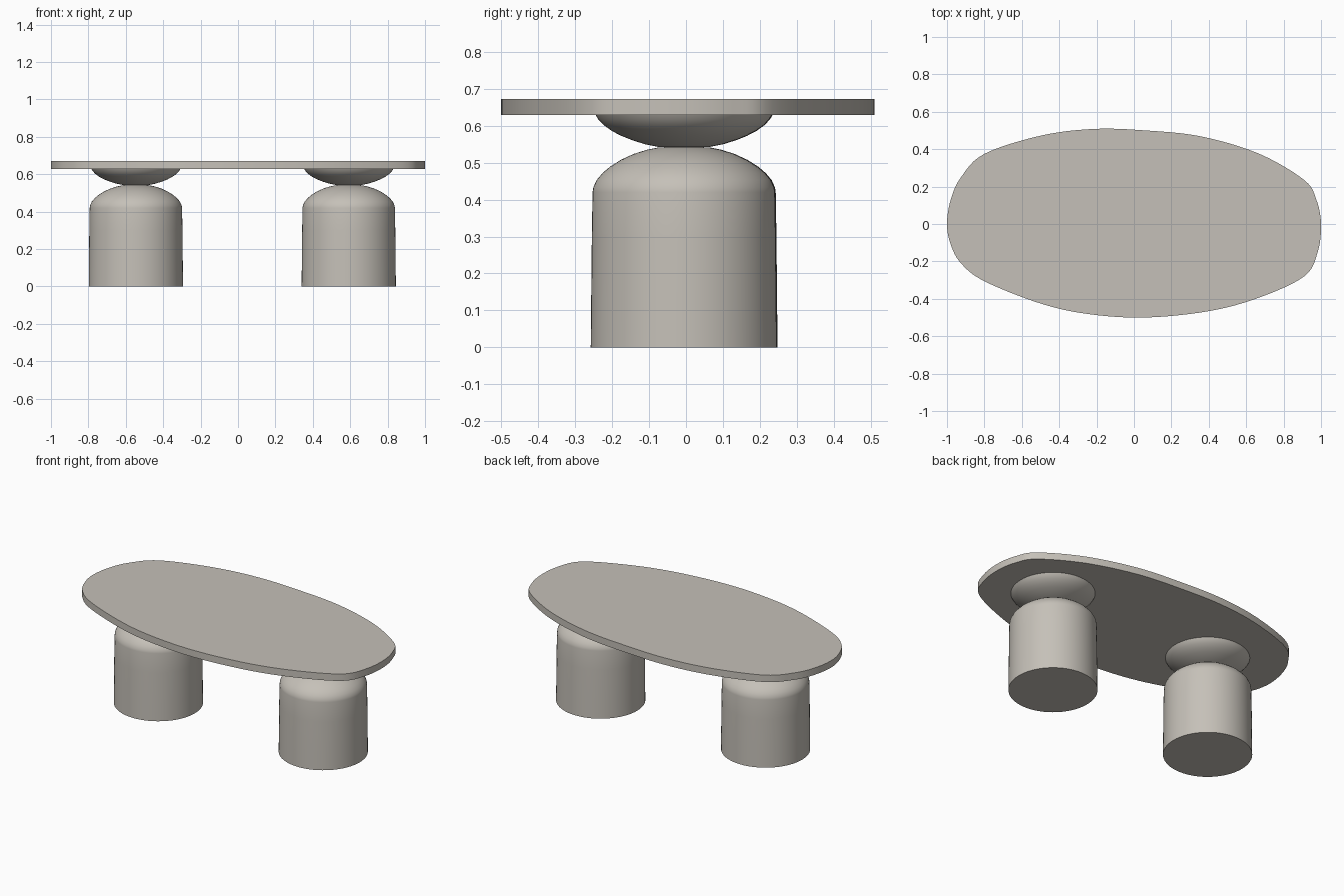
import bpy, bmesh, math
from mathutils import Vector

if "Cube" in bpy.data.objects:
    bpy.data.objects.remove(bpy.data.objects["Cube"])

stone = bpy.data.materials.new("warm grey stone")
stone.diffuse_color = (0.56, 0.53, 0.48, 1)
stone.use_nodes = True
stone.node_tree.nodes["Principled BSDF"].inputs["Base Color"].default_value = stone.diffuse_color


def finish(name, bm, angle):
    bmesh.ops.recalc_face_normals(bm, faces=bm.faces)
    mesh = bpy.data.meshes.new(name)
    bm.to_mesh(mesh)
    bm.free()
    mesh.materials.append(stone)
    obj = bpy.data.objects.new(name, mesh)
    bpy.context.collection.objects.link(obj)
    bpy.ops.object.select_all(action='DESELECT')
    obj.select_set(True)
    bpy.context.view_layer.objects.active = obj
    bpy.ops.object.shade_smooth_by_angle(angle=math.radians(angle))
    return obj


def smooth_loop(points, steps):
    """Closed Catmull-Rom loop through the points."""
    pts = [Vector(p) for p in points]
    n, out = len(pts), []
    for i in range(n):
        a, b, c, d = (pts[(i + k) % n] for k in (-1, 0, 1, 2))
        for s in range(steps):
            t = s / steps
            out.append(0.5 * (2 * b + (c - a) * t + (2 * a - 5 * b + 4 * c - d) * t * t
                              + (3 * b - a - 3 * c + d) * t ** 3))
    return out


def lathe(name, profile, x, y, sides=64):
    """Solid of revolution with flat caps, from (radius, z) pairs."""
    bm = bmesh.new()
    rings = [[bm.verts.new((x + r * math.cos(2 * math.pi * i / sides),
                            y + r * math.sin(2 * math.pi * i / sides), z))
              for i in range(sides)] for r, z in profile]
    for lo, hi in zip(rings, rings[1:]):
        for i in range(sides):
            j = (i + 1) % sides
            bm.faces.new((lo[i], lo[j], hi[j], hi[i]))
    bm.faces.new(rings[0])
    bm.faces.new(rings[-1])
    return finish(name, bm, 35)


# Tabletop: soft asymmetric pebble outline
outline = [(-1, 0), (-0.98, 0.13), (-0.925, 0.25), (-0.8, 0.375), (-0.5, 0.472), (-0.22, 0.508),
           (0.05, 0.501), (0.36, 0.468), (0.67, 0.375), (0.91, 0.235), (0.975, 0.13),
           (1, 0), (0.982, -0.15), (0.91, -0.28), (0.67, -0.393), (0.4, -0.466), (0.06, -0.5),
           (-0.24, -0.482), (-0.5, -0.425), (-0.8, -0.306), (-0.925, -0.21), (-0.98, -0.11)]
bm = bmesh.new()
face = bm.faces.new([bm.verts.new((p.x, p.y, 0.629)) for p in smooth_loop(outline, 6)])
top = bmesh.ops.extrude_face_region(bm, geom=[face])
bmesh.ops.translate(bm, vec=(0, 0, 0.043),
                    verts=[v for v in top["geom"] if isinstance(v, bmesh.types.BMVert)])
finish("tabletop", bm, 30)

# Pedestals: domed drum with a shallow bowl resting on it
drum = [(0.252, 0), (0.251, 0.1), (0.249, 0.3), (0.247, 0.42), (0.245, 0.433), (0.236, 0.453),
        (0.22, 0.472), (0.2, 0.489), (0.17, 0.508), (0.135, 0.524), (0.1, 0.535),
        (0.07, 0.541), (0.03, 0.543)]
bowl = [(0.03, 0.541), (0.07, 0.543), (0.105, 0.55), (0.14, 0.561), (0.17, 0.573),
        (0.195, 0.586), (0.217, 0.602), (0.232, 0.618), (0.239, 0.63)]
for side, x, y in (("left", -0.546, -0.004), ("right", 0.592, -0.006)):
    lathe(side + "_drum", drum, x, y)
    lathe(side + "_bowl", bowl, x, y)
